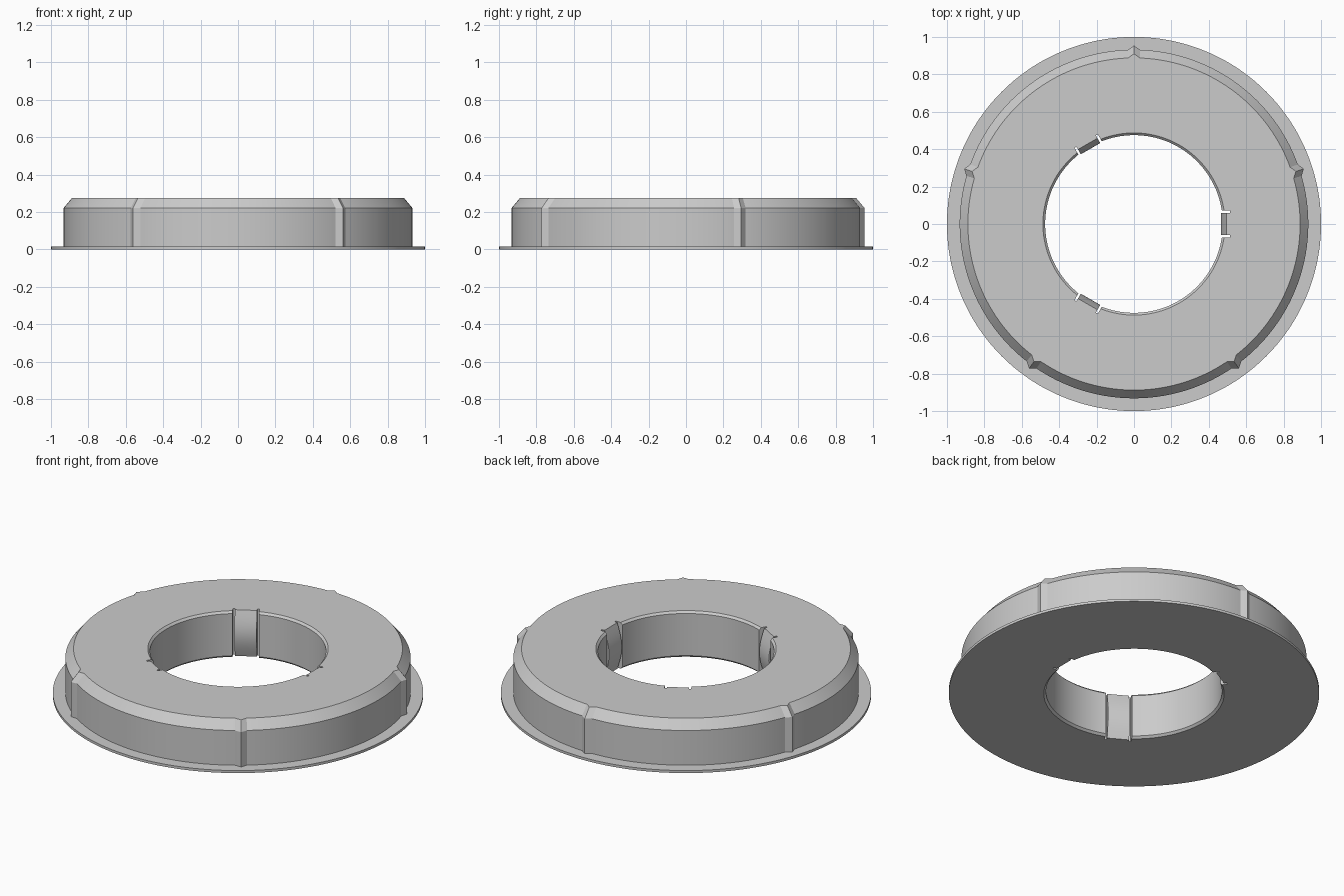
import bpy, bmesh, math
from math import sin, cos, radians, pi, sqrt
from mathutils import Matrix, Vector

old = bpy.data.objects.get("Cube")
if old:
    bpy.data.objects.remove(old, do_unlink=True)

grey = bpy.data.materials.new("light_grey")
grey.use_nodes = True
colour = (0.6, 0.6, 0.6, 1)
grey.diffuse_color = colour
grey.node_tree.nodes["Principled BSDF"].inputs["Base Color"].default_value = colour

HEIGHT = 0.275
LIP = 0.012          # small bevel at both ends of the bore


def outer_loop(radius, z, ridged):
    """Circle with five pointed ridges, one every 72 degrees."""
    pts = []
    for a in range(360):
        off = abs((a - 18 + 36) % 72 - 36)
        r = radius + (0.022 * max(0, 1 - off / 2) if ridged else 0)
        pts.append(Vector((r * cos(radians(a)), r * sin(radians(a)), z)))
    return pts


def bore_loop(z):
    """Round bore with three bulged spring tabs, each between two slots."""
    edge = min(z, HEIGHT - z)
    r = 0.475 + max(0, LIP - edge)
    tab = 0.495 - 0.03 * sin(pi * z / HEIGHT)
    inner, outer, deep = 0.06, 0.072, 0.512
    x = sqrt(r * r - outer * outer)
    start = math.asin(outer / r)
    sector = [(x, -outer), (deep, -outer), (deep, -inner), (tab, -inner),
              (tab, inner), (deep, inner), (deep, outer)]
    steps = 80
    for i in range(steps):
        a = start + (2 * pi / 3 - 2 * start) * i / steps
        sector.append((r * cos(a), r * sin(a)))
    return [Matrix.Rotation(k * 2 * pi / 3, 3, "Z") @ Vector((px, py, z))
            for k in range(3) for px, py in sector]


def loft(bm, loops):
    """Skin a stack of closed loops; return the first and last vertex loops."""
    rings = [[bm.verts.new(p) for p in loop] for loop in loops]
    for low, high in zip(rings, rings[1:]):
        for i in range(len(low)):
            j = (i + 1) % len(low)
            bm.faces.new((low[i], low[j], high[j], high[i]))
    return rings[0], rings[-1]


def cap(bm, *rings):
    """Fill the flat area between loops."""
    edges = [bm.edges.get((r[i - 1], r[i])) for r in rings for i in range(len(r))]
    bmesh.ops.triangle_fill(bm, use_beauty=True, edges=edges)


bm = bmesh.new()

# Flange, ridged wall and bevelled shoulder
out_low, out_high = loft(bm, [
    outer_loop(1.0, 0, False),
    outer_loop(1.0, 0.015, False),
    outer_loop(0.932, 0.015, True),
    outer_loop(0.932, 0.222, True),
    outer_loop(0.888, HEIGHT, True),
])

# Bore with slots and tabs
levels = [0] + [LIP + (HEIGHT - 2 * LIP) * i / 12 for i in range(13)] + [HEIGHT]
in_low, in_high = loft(bm, [bore_loop(z) for z in levels])

# Flat underside and top
cap(bm, out_low, in_low)
cap(bm, out_high, in_high)
bmesh.ops.recalc_face_normals(bm, faces=bm.faces[:])

mesh = bpy.data.meshes.new("flanged_ring")
bm.to_mesh(mesh)
bm.free()
mesh.materials.append(grey)
ring = bpy.data.objects.new("flanged_ring", mesh)
bpy.context.collection.objects.link(ring)

bpy.ops.object.select_all(action="DESELECT")
ring.select_set(True)
bpy.context.view_layer.objects.active = ring
bpy.ops.object.shade_smooth_by_angle(angle=radians(20))
